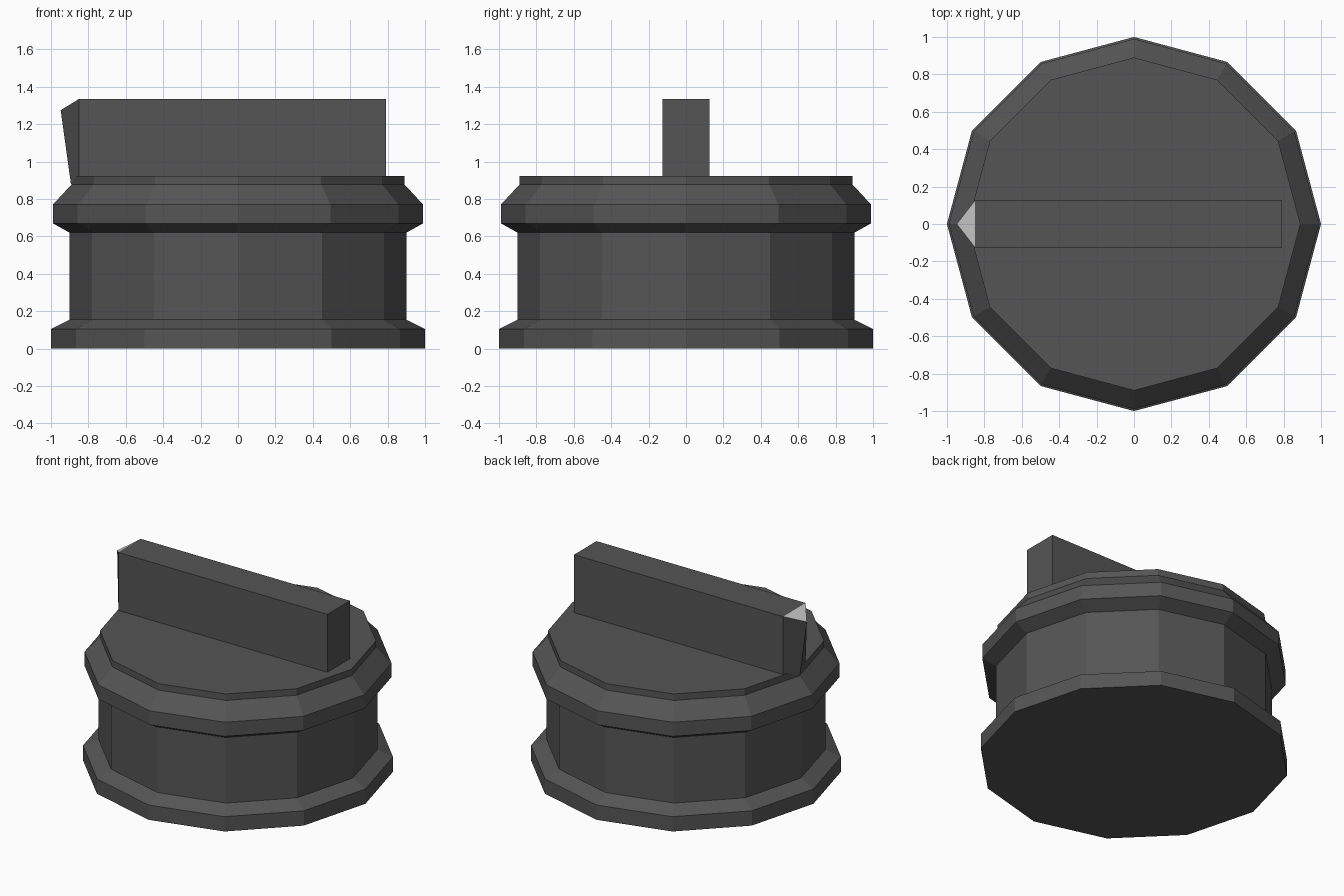
import bpy, bmesh
from math import cos, sin, pi

if "Cube" in bpy.data.objects:
    bpy.data.objects.remove(bpy.data.objects["Cube"])

SIDES = 12


def material(name, value):
    mat = bpy.data.materials.new(name)
    mat.diffuse_color = (value, value, value, 1)
    mat.use_nodes = True
    mat.node_tree.nodes["Principled BSDF"].inputs["Base Color"].default_value = mat.diffuse_color
    return mat


dark = material("dark_plastic", 0.09)
light = material("light_marking", 0.55)


def finish(name, bm, mats):
    bmesh.ops.recalc_face_normals(bm, faces=bm.faces)
    mesh = bpy.data.meshes.new(name)
    bm.to_mesh(mesh)
    bm.free()
    for m in mats:
        mesh.materials.append(m)
    obj = bpy.data.objects.new(name, mesh)
    bpy.context.collection.objects.link(obj)
    return obj


def turned(name, profile):
    """Twelve-sided solid from (radius, height) pairs."""
    bm = bmesh.new()
    rings = [[bm.verts.new((r * cos(2 * pi * i / SIDES), r * sin(2 * pi * i / SIDES), z))
              for i in range(SIDES)] for r, z in profile]
    for low, high in zip(rings, rings[1:]):
        for i in range(SIDES):
            j = (i + 1) % SIDES
            bm.faces.new((low[i], low[j], high[j], high[i]))
    bm.faces.new(rings[0])
    bm.faces.new(rings[-1])
    return finish(name, bm, [dark])


# Knob body: base flange, waist and bevelled cap
turned("knob_body", [(1, 0), (1, 0.105), (0.9, 0.155), (0.9, 0.62),
                     (0.99, 0.67), (0.99, 0.77), (0.89, 0.878), (0.89, 0.924)])

# Grip bar with a pointed end; the sloping top of the point is the light marking
bm = bmesh.new()
HALF, TOP, BOTTOM = 0.126, 1.335, 0.924
tip_top = bm.verts.new((-0.948, 0, 1.275))
tip_low = bm.verts.new((-0.893, 0, 0.878))
back, front = [[bm.verts.new((x, y, z)) for x, z in
                ((-0.85, BOTTOM), (0.79, BOTTOM), (0.79, TOP), (-0.85, TOP))]
               for y in (HALF, -HALF)]
for side in (back, front):
    bm.faces.new(side)
    bm.faces.new((side[0], side[3], tip_top, tip_low))
for i in range(3):
    bm.faces.new((back[i], back[i + 1], front[i + 1], front[i]))
bm.faces.new((back[0], front[0], tip_low))
marking = bm.faces.new((back[3], front[3], tip_top))
marking.material_index = 1
finish("grip_bar", bm, [dark, light])
